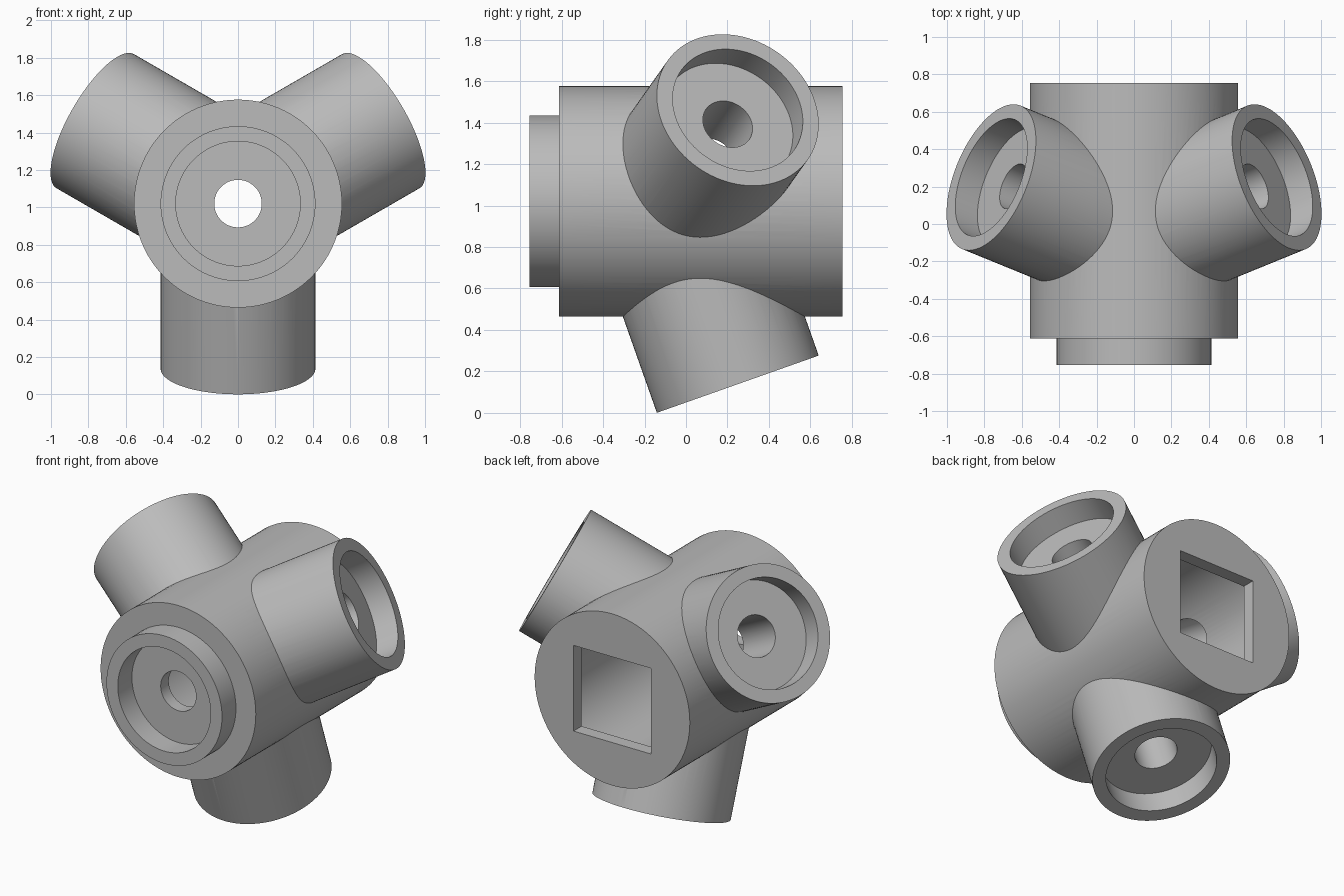
import bpy
from math import sin, cos, radians
from mathutils import Vector

cube = bpy.data.objects.get("Cube")
if cube:
    bpy.data.objects.remove(cube)

# Single matte grey
grey = bpy.data.materials.new("plain_grey")
grey.use_nodes = True
GREY = (0.5, 0.5, 0.5, 1)
grey.diffuse_color = GREY
grey.node_tree.nodes["Principled BSDF"].inputs["Base Color"].default_value = GREY

BODY_R, ARM_R, RECESS_R, BORE_R = 0.556, 0.414, 0.333, 0.127
RECESS_DEPTH = 0.145
ARM_LENGTH = 0.935
HUB = Vector((0, -0.062, 1.02))
FRONT = Vector((0, -1, 0))


def rod(name, origin, axis, start, end, radius):
    """Cylinder along an axis, between two distances from the origin."""
    bpy.ops.mesh.primitive_cylinder_add(
        vertices=96, radius=radius, depth=end - start,
        location=origin + axis * (start + end) / 2,
        rotation=axis.to_track_quat('Z', 'Y').to_euler())
    ob = bpy.context.object
    ob.name = name
    ob.data.materials.append(grey)
    return ob


def combine(target, other, operation):
    """Apply a boolean and discard the helper."""
    mod = target.modifiers.new(operation.lower(), 'BOOLEAN')
    mod.operation = operation
    mod.solver = 'EXACT'
    mod.object = other
    bpy.ops.object.select_all(action='DESELECT')
    bpy.context.view_layer.objects.active = target
    target.select_set(True)
    bpy.ops.object.modifier_apply(modifier=mod.name)
    bpy.data.objects.remove(other)


# Main barrel with the stepped front collar
axis_origin = Vector((0, 0, HUB.z))
hub = rod("hollow_hub", axis_origin, FRONT, -0.755, 0.612, BODY_R)
combine(hub, rod("front_collar", axis_origin, FRONT, 0.4, 0.755, ARM_R), 'UNION')

# Three sockets splayed backward, evenly spaced round the barrel
arm_axes = []
for angle in (-90, 30, 150):
    a = radians(angle)
    arm_axes.append(Vector((cos(a), 0.3536, sin(a))).normalized())
for axis in arm_axes:
    combine(hub, rod("arm", HUB, axis, 0, ARM_LENGTH, ARM_R), 'UNION')

# Inner chamber and square rear opening
combine(hub, rod("chamber", axis_origin, FRONT, -0.672, 0.528, 0.415), 'DIFFERENCE')
bpy.ops.mesh.primitive_cube_add(size=1, location=(0, 0.72, HUB.z))
opening = bpy.context.object
opening.scale = (0.555, 0.3, 0.555)
opening.data.materials.append(grey)
combine(hub, opening, 'DIFFERENCE')

# Recess and bolt hole at the collar and at every socket
sockets = [(axis_origin, FRONT, 0.755)] + [(HUB, axis, ARM_LENGTH) for axis in arm_axes]
for origin, axis, end in sockets:
    combine(hub, rod("recess", origin, axis, end - RECESS_DEPTH, end + 0.1, RECESS_R), 'DIFFERENCE')
    combine(hub, rod("bore", origin, axis, 0.15, end, BORE_R), 'DIFFERENCE')

bpy.ops.object.shade_smooth_by_angle(angle=radians(25))
